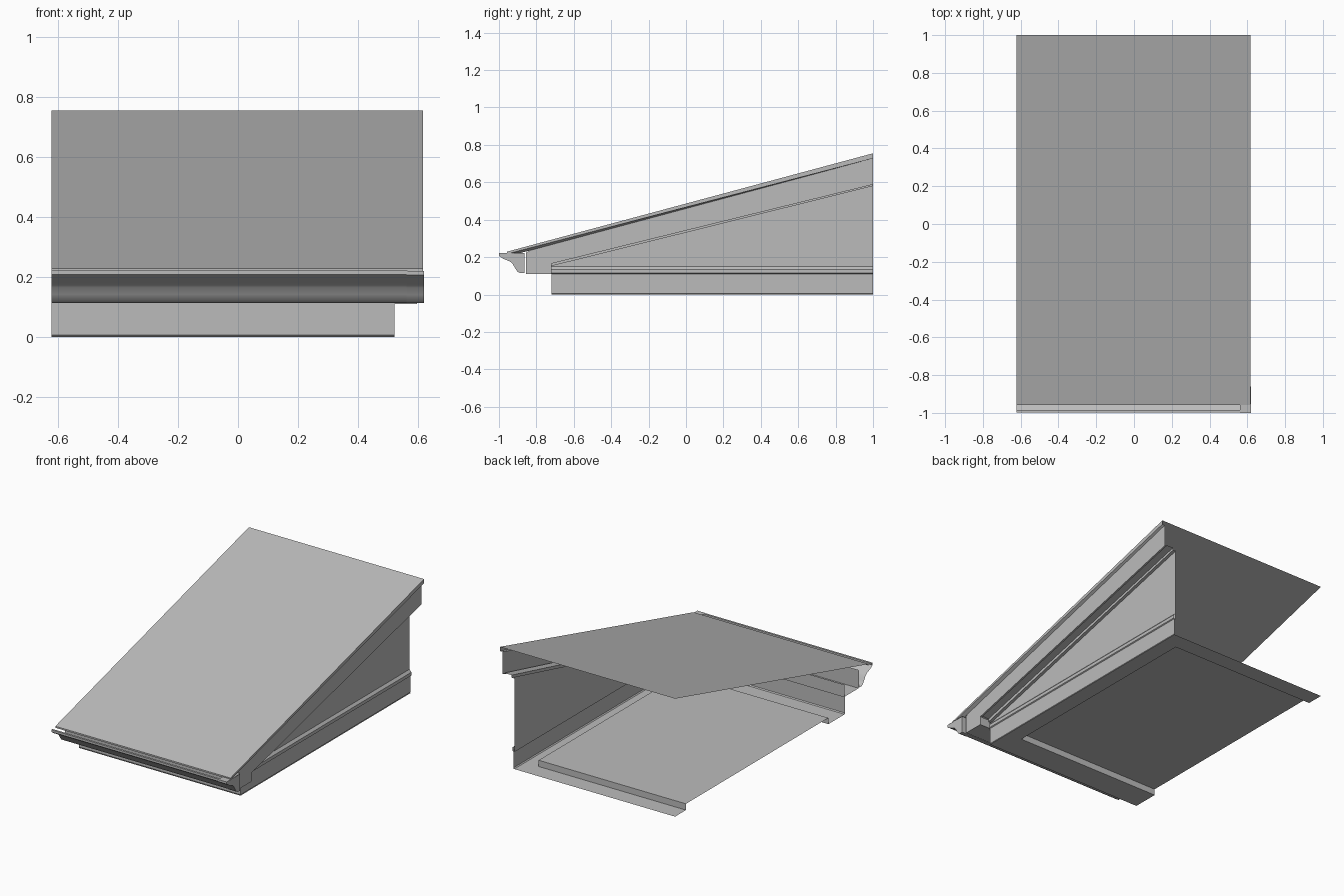
import bpy, bmesh

cube = bpy.data.objects.get("Cube")
if cube:
    bpy.data.objects.remove(cube, do_unlink=True)

grey = bpy.data.materials.new("plain grey")
grey.use_nodes = True
colour = (0.5, 0.5, 0.5, 1)
grey.diffuse_color = colour
grey.node_tree.nodes["Principled BSDF"].inputs["Base Color"].default_value = colour

LEFT, WALL, FASCIA, EDGE = -0.623, 0.522, 0.598, 0.617
FRONT, BACK, EAVE = -0.72, 1.0, -0.855


def finish(name, bm, smooth=False):
    mesh = bpy.data.meshes.new(name)
    bm.to_mesh(mesh)
    bm.free()
    mesh.materials.append(grey)
    obj = bpy.data.objects.new(name, mesh)
    bpy.context.collection.objects.link(obj)
    if smooth:
        bpy.ops.object.select_all(action='DESELECT')
        obj.select_set(True)
        bpy.context.view_layer.objects.active = obj
        bpy.ops.object.shade_smooth_by_angle(angle=0.7)
    return obj


def loft(name, start, end, smooth=False):
    """Sheet between two matching polylines."""
    bm = bmesh.new()
    a = [bm.verts.new(p) for p in start]
    b = [bm.verts.new(p) for p in end]
    for i in range(len(a) - 1):
        bm.faces.new((a[i], b[i], b[i + 1], a[i + 1]))
    return finish(name, bm, smooth)


def panel(name, points):
    """One flat polygon."""
    bm = bmesh.new()
    bm.faces.new([bm.verts.new(p) for p in points])
    return finish(name, bm)


def sweep_x(name, profile, x0, x1, smooth=False):
    """Profile of (y, z) points run along x."""
    return loft(name, [(x0, y, z) for y, z in profile],
                [(x1, y, z) for y, z in profile], smooth)


# Roof sheet with turned-down rake and front edges
loft("roof_sheet",
     [(LEFT, -0.957, 0.229), (EDGE, -0.957, 0.229), (EDGE, -0.957, 0.217), (FASCIA, -0.93, 0.21)],
     [(LEFT, BACK, 0.755), (EDGE, BACK, 0.755), (EDGE, BACK, 0.728), (FASCIA, BACK, 0.728)])
sweep_x("roof_front_drip", [(-0.957, 0.229), (-0.957, 0.219)], LEFT, EDGE)

# Sloping fascia, soffit and frieze along the side
loft("rake_fascia_and_soffit",
     [(FASCIA, -0.82, 0.243), (FASCIA, FRONT, 0.165), (FASCIA - 0.012, FRONT, 0.165),
      (FASCIA - 0.012, FRONT, 0.172), (WALL + 0.012, FRONT, 0.172),
      (WALL + 0.012, FRONT, 0.152), (WALL - 0.008, FRONT, 0.152)],
     [(FASCIA, BACK, 0.728), (FASCIA, BACK, 0.588), (FASCIA - 0.012, BACK, 0.588),
      (FASCIA - 0.012, BACK, 0.596), (WALL + 0.012, BACK, 0.596),
      (WALL + 0.012, BACK, 0.58), (WALL - 0.008, BACK, 0.58)])

# Boxed corner where the eave meets the rake
panel("eave_return_side", [(FASCIA, y, z) for y, z in
      ((EAVE, 0.11), (EAVE, 0.225), (-0.82, 0.243), (FRONT, 0.165), (FRONT, 0.11))])
panel("eave_return_back", [(WALL, FRONT, 0.11), (FASCIA, FRONT, 0.11),
                           (FASCIA, FRONT, 0.165), (WALL, FRONT, 0.165)])
sweep_x("eave_fascia_and_soffit", [(EAVE, 0.23), (EAVE, 0.113), (FRONT, 0.113)], LEFT, FASCIA)

# Moulded gutter with a sleeve and closed end
gutter = [(-0.985, 0.213), (-0.985, 0.222), (-0.998, 0.222), (-0.998, 0.208), (-0.975, 0.192),
          (-0.94, 0.178), (-0.925, 0.165), (-0.912, 0.142), (-0.898, 0.122),
          (-0.885, 0.115), (-0.862, 0.115), (-0.862, 0.222)]
sweep_x("gutter", gutter, LEFT, 0.565, True)
sleeve = [(y - 0.002, z - 0.001) for y, z in gutter]
sweep_x("gutter_sleeve", sleeve, 0.562, 0.62, True)
panel("gutter_end_cap", [(0.62, y, z) for y, z in sleeve[2:]])
panel("gutter_sleeve_top", [(x, y, 0.222) for x, y in
      ((0.562, -1), (0.62, -1), (0.62, -0.86), (0.562, -0.86))])

# Side wall, its flashing, and the low front wall
panel("side_wall", [(WALL - 0.008, FRONT, 0.11), (WALL - 0.008, BACK, 0.11),
                    (WALL - 0.008, BACK, 0.59), (WALL - 0.008, FRONT, 0.16)])
flashing = [(WALL, 0.11), (WALL + 0.006, 0.114), (WALL + 0.006, 0.135), (WALL - 0.008, 0.15)]
loft("side_flashing", [(x, FRONT, z) for x, z in flashing],
     [(x, BACK, z) for x, z in flashing])
sweep_x("front_wall", [(FRONT, 0.11), (FRONT + 0.008, 0.11), (FRONT + 0.008, 0.19)], LEFT, WALL)

# Base skirts with a small rounded lower edge
sweep_x("front_skirt", [(FRONT, 0.113), (FRONT, 0.006), (FRONT + 0.006, 0)], LEFT, WALL)
loft("side_skirt", [(WALL, FRONT, 0.113), (WALL, FRONT, 0.006), (WALL - 0.006, FRONT, 0)],
     [(WALL, BACK, 0.113), (WALL, BACK, 0.006), (WALL - 0.006, BACK, 0)])

# Floor with low rims around a raised centre
y0, y1, x1, rise = -0.55, 0.89, 0.42, 0.04
bm = bmesh.new()
outer = [(LEFT, FRONT), (WALL, FRONT), (WALL, BACK), (LEFT, BACK)]
inner = [(LEFT, y0), (x1, y0), (x1, y1), (LEFT, y1)]
rings = [[bm.verts.new((x, y, z)) for x, y in ring]
         for ring, z in ((outer, 0), (inner, 0), (inner, rise))]
for low, high in zip(rings, rings[1:]):
    for i in range(3):
        bm.faces.new((low[i], low[i + 1], high[i + 1], high[i]))
bm.faces.new(rings[2])
finish("floor", bm)
